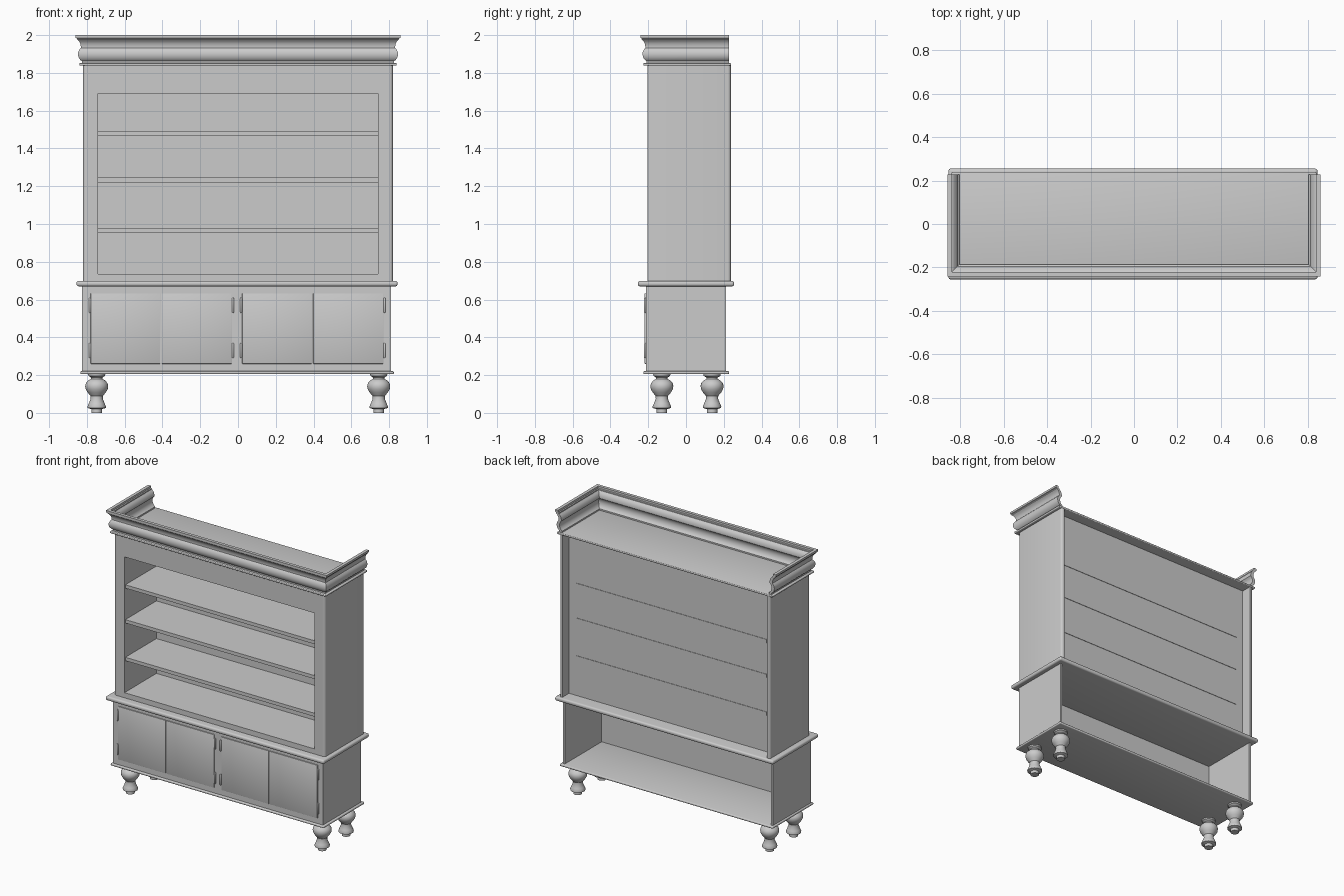
import bpy, bmesh, math

if "Cube" in bpy.data.objects:
    bpy.data.objects.remove(bpy.data.objects["Cube"])


def make_object(name, bm, smooth=True):
    bmesh.ops.recalc_face_normals(bm, faces=bm.faces)
    me = bpy.data.meshes.new(name)
    bm.to_mesh(me)
    bm.free()
    ob = bpy.data.objects.new(name, me)
    bpy.context.collection.objects.link(ob)
    if smooth:
        bpy.ops.object.select_all(action='DESELECT')
        ob.select_set(True)
        bpy.context.view_layer.objects.active = ob
        bpy.ops.object.shade_smooth_by_angle(angle=math.radians(35))
    return ob


def box(name, x0, x1, y0, y1, z0, z1, edges=None, radius=0.0, segments=4):
    """Box by its limits; edges(mid_point, direction) picks edges to round."""
    bm = bmesh.new()
    bmesh.ops.create_cube(bm, size=1)
    for v in bm.verts:
        v.co.x = x1 if v.co.x > 0 else x0
        v.co.y = y1 if v.co.y > 0 else y0
        v.co.z = z1 if v.co.z > 0 else z0
    if radius:
        picked = [e for e in bm.edges
                  if edges is None or edges((e.verts[0].co + e.verts[1].co) / 2,
                                            (e.verts[1].co - e.verts[0].co).normalized())]
        bmesh.ops.bevel(bm, geom=picked, offset=radius, segments=segments,
                        profile=0.5, affect='EDGES', clamp_overlap=True)
    return make_object(name, bm)


def turned(name, profile, x, y, steps=28):
    """Lathe a radius/height profile around a vertical axis."""
    bm = bmesh.new()
    rings = [[bm.verts.new((x + r * math.cos(2 * math.pi * i / steps),
                            y + r * math.sin(2 * math.pi * i / steps), z))
              for i in range(steps)] for r, z in profile]
    for a, b in zip(rings, rings[1:]):
        for i in range(steps):
            j = (i + 1) % steps
            bm.faces.new((a[i], a[j], b[j], b[i]))
    bm.faces.new(rings[0])
    bm.faces.new(rings[-1])
    return make_object(name, bm)


# turned bun feet
foot = [(0.028, 0), (0.028, 0.02), (0.048, 0.026), (0.049, 0.034), (0.042, 0.05),
        (0.032, 0.075), (0.033, 0.09), (0.048, 0.108), (0.058, 0.125), (0.061, 0.142),
        (0.057, 0.158), (0.044, 0.172), (0.03, 0.18), (0.03, 0.187), (0.044, 0.196),
        (0.046, 0.207)]
for side, x in (("left", -0.748), ("right", 0.745)):
    for end, y in (("front", -0.128), ("back", 0.138)):
        turned(f"{end}_{side}_foot", foot, x, y)

# lower case, open at the back
box("base_board", -0.835, 0.825, -0.226, 0.228, 0.205, 0.221, radius=0.006, segments=3)
box("lower_left_side", -0.825, -0.81, -0.213, 0.212, 0.22, 0.672)
box("lower_right_side", 0.795, 0.81, -0.213, 0.212, 0.22, 0.672)
box("lower_front", -0.825, 0.81, -0.213, -0.198, 0.22, 0.672)
box("waist_moulding", -0.855, 0.845, -0.255, 0.255, 0.67, 0.699, radius=0.012)

# two pairs of doors with barrel hinges
for n, (x0, x1) in enumerate(((-0.78, -0.412), (-0.405, -0.032),
                              (0.022, 0.392), (0.398, 0.77))):
    box(f"door_{n + 1}", x0, x1, -0.219, -0.2, 0.26, 0.633, radius=0.002, segments=2)
for n, x in enumerate((-0.784, -0.027, 0.017, 0.775)):
    for level, z in (("lower", 0.29), ("upper", 0.53)):
        turned(f"{level}_hinge_{n + 1}",
               [(0.003, z), (0.006, z + 0.005), (0.006, z + 0.075), (0.003, z + 0.08)],
               x, -0.217, 12)

# upper case: rounded sides, face frame, recessed back
BACK = 0.15
for name, s in (("left", -1), ("right", 1)):
    a, b = sorted((s * 0.797, s * 0.82))
    box(f"upper_{name}_side", a, b, -0.205, 0.237, 0.695, 1.842,
        edges=lambda m, d, s=s: abs(d.z) > 0.9 and m.x * s > 0.81, radius=0.016)
    a, b = sorted((s * 0.74, s * 0.798))
    box(f"{name}_stile", a, b, -0.205, BACK, 0.695, 1.842)
box("bottom_rail", -0.74, 0.74, -0.205, BACK, 0.695, 0.735)
box("top_rail", -0.74, 0.74, -0.205, -0.183, 1.69, 1.842)
box("back_panel", -0.8, 0.8, BACK, BACK + 0.012, 0.695, 1.842)
for n, z in enumerate((0.98, 1.245, 1.49)):
    box(f"shelf_{n + 1}", -0.742, 0.742, -0.195, BACK + 0.015, z - 0.024, z)

# top board under the crown
box("top_board", -0.84, 0.84, -0.226, 0.239, 1.838, 1.852, radius=0.005, segments=3)

# crown moulding: mitred round the front and both sides, open at the back
outer = [(0.006, 1.85), (0.006, 1.862), (0.014, 1.868), (0.023, 1.88), (0.027, 1.895),
         (0.026, 1.91), (0.02, 1.923), (0.012, 1.932), (0.012, 1.94), (0.015, 1.955),
         (0.022, 1.968), (0.032, 1.977), (0.033, 1.983), (0.039, 1.986), (0.039, 2.0)]
section = outer + [(o - 0.022, z) for o, z in reversed(outer)]
bm = bmesh.new()
stations = []
for sx, front in ((-1, 0), (-1, 1), (1, 1), (1, 0)):
    stations.append([bm.verts.new((sx * (0.82 + o), -(0.203 + o) if front else 0.228, z))
                     for o, z in section])
for a, b in zip(stations, stations[1:]):
    for i in range(len(section)):
        j = (i + 1) % len(section)
        bm.faces.new((a[i], a[j], b[j], b[i]))
bm.faces.new(stations[0])
bm.faces.new(stations[-1])
make_object("crown_moulding", bm)
